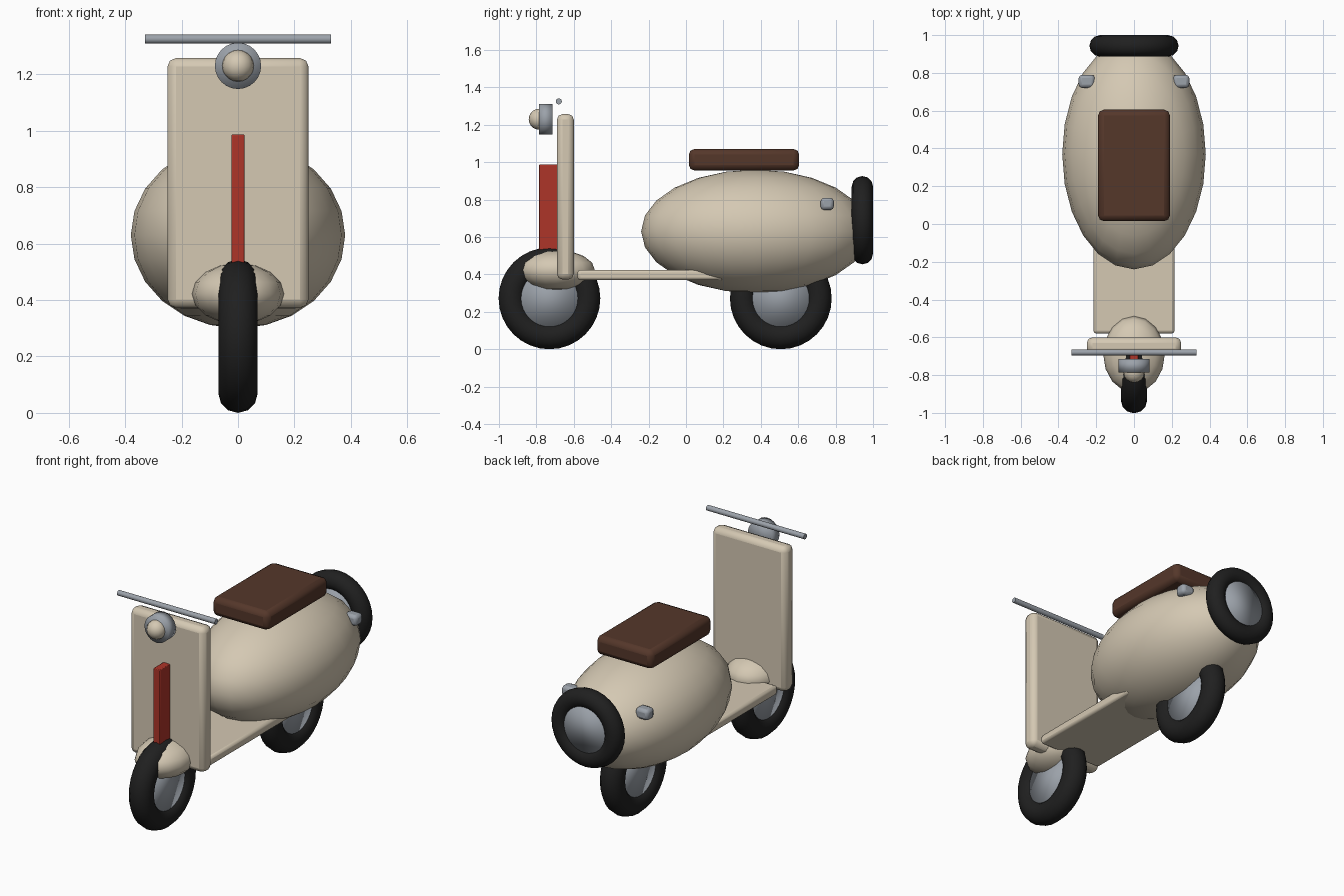
import bpy
from math import pi, radians

cube = bpy.data.objects.get("Cube")
if cube:
    bpy.data.objects.remove(cube, do_unlink=True)


def material(name, rgb):
    m = bpy.data.materials.new(name)
    m.use_nodes = True
    colour = (*rgb, 1)
    m.diffuse_color = colour
    m.node_tree.nodes["Principled BSDF"].inputs["Base Color"].default_value = colour
    return m


CREAM = material("cream paint", (0.66, 0.58, 0.45))
RUBBER = material("black rubber", (0.014, 0.014, 0.014))
METAL = material("grey metal", (0.33, 0.36, 0.40))
LEATHER = material("brown leather", (0.09, 0.038, 0.023))
RED = material("red trim", (0.42, 0.035, 0.022))


def finish(name, mat, smooth_all=False):
    ob = bpy.context.object
    ob.name = name
    ob.data.materials.append(mat)
    bpy.ops.object.transform_apply(location=False, rotation=True, scale=True)
    if smooth_all:
        bpy.ops.object.shade_smooth()
    else:
        bpy.ops.object.shade_smooth_by_angle(angle=radians(35))
    return ob


def box(name, mat, centre, size, bevel):
    bpy.ops.mesh.primitive_cube_add(size=1, location=centre)
    bpy.context.object.scale = size
    ob = finish(name, mat)
    if bevel:
        mod = ob.modifiers.new("Rounded edges", "BEVEL")
        mod.width = bevel
        mod.segments = 2
    return ob


def ellipsoid(name, mat, centre, radii, segments, rings):
    bpy.ops.mesh.primitive_uv_sphere_add(
        segments=segments, ring_count=rings, radius=1, location=centre)
    bpy.context.object.scale = radii
    return finish(name, mat, True)


def cylinder(name, mat, centre, radius, depth, rotation, smooth_all=False):
    bpy.ops.mesh.primitive_cylinder_add(
        vertices=24, radius=radius, depth=depth, location=centre, rotation=rotation)
    return finish(name, mat, smooth_all)


ALONG_X = (0, pi / 2, 0)
ALONG_Y = (pi / 2, 0, 0)


def wheel(name, centre, rotation, outer, tube):
    bpy.ops.mesh.primitive_torus_add(
        major_segments=32, minor_segments=12, major_radius=outer - tube,
        minor_radius=tube, location=centre, rotation=rotation)
    finish(name + "_tyre", RUBBER, True)
    cylinder(name + "_hub", METAL, centre, outer - 1.6 * tube, tube * 1.3, rotation, True)


# Wheels and rear-mounted spare
wheel("front_wheel", (0, -0.73, 0.272), ALONG_X, 0.272, 0.07)
wheel("rear_wheel", (0, 0.507, 0.272), ALONG_X, 0.272, 0.07)
wheel("spare_wheel", (0, 0.943, 0.69), ALONG_Y, 0.236, 0.057)

# Bodywork
ellipsoid("rear_body", CREAM, (0, 0.37, 0.63), (0.38, 0.61, 0.33), 24, 12)
ellipsoid("front_fender", CREAM, (0, -0.69, 0.422), (0.163, 0.203, 0.108), 16, 8)
box("leg_shield", CREAM, (0, -0.645, 0.815), (0.5, 0.09, 0.885), 0.03)
box("floorboard", CREAM, (0, -0.19, 0.397), (0.43, 0.78, 0.055), 0.015)
box("front_fin", RED, (0, -0.73, 0.73), (0.045, 0.11, 0.515), 0.004)

# Seat
box("seat", LEATHER, (0, 0.31, 1.013), (0.38, 0.59, 0.115), 0.03)

# Steering and lights
cylinder("handlebar", METAL, (0, -0.68, 1.325), 0.016, 0.66, ALONG_X)
cylinder("headlight_housing", METAL, (0, -0.75, 1.23), 0.082, 0.07, ALONG_Y, True)
ellipsoid("headlight_lens", CREAM, (0, -0.785, 1.23), (0.056, 0.056, 0.056), 16, 10)
for side, label in ((1, "left"), (-1, "right")):
    box(label + "_indicator", METAL, (side * 0.25, 0.755, 0.777), (0.085, 0.07, 0.065), 0.018)
